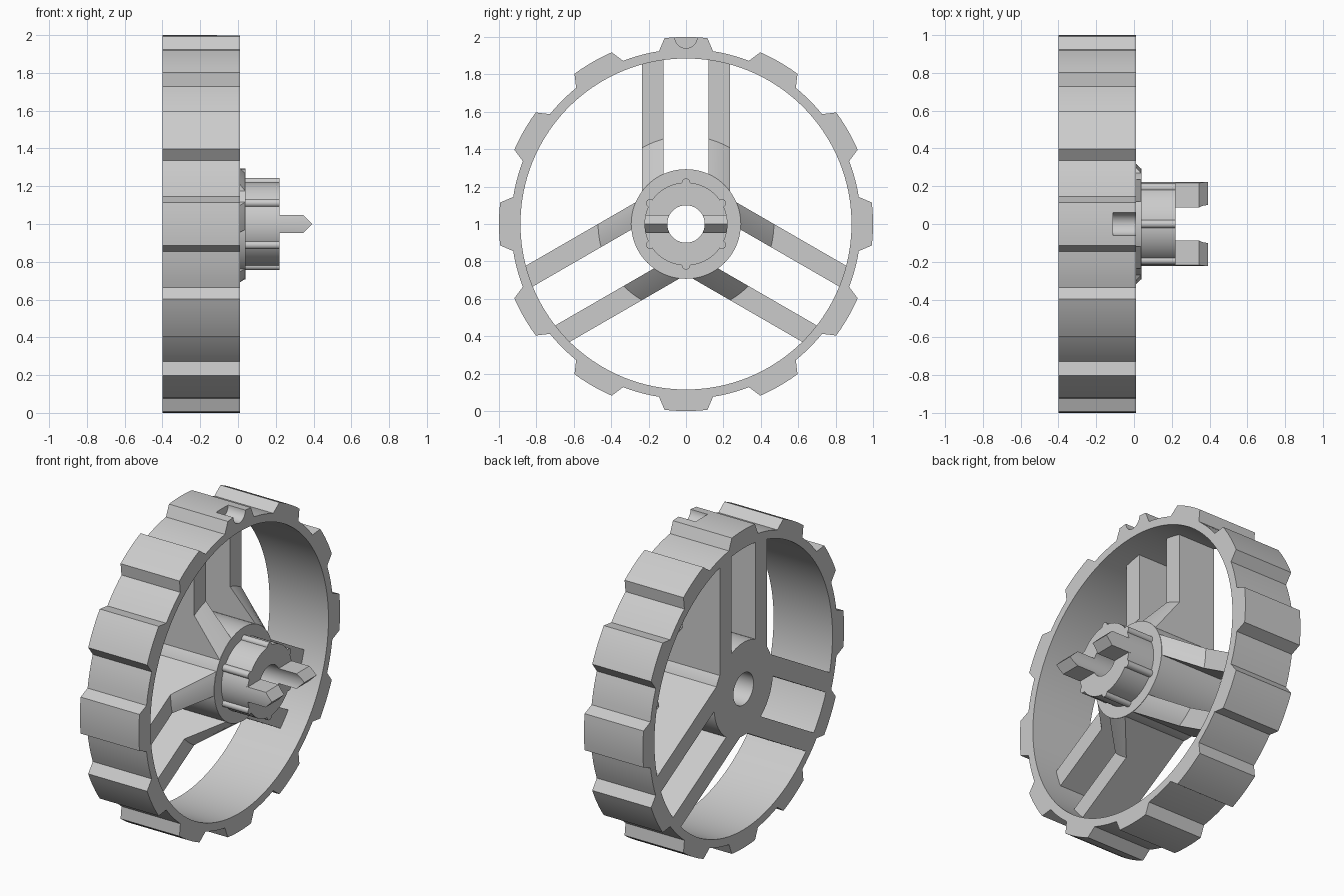
import bpy, bmesh
from math import sin, cos, sqrt, radians, tau
from mathutils import Vector, Matrix

if "Cube" in bpy.data.objects:
    bpy.data.objects.remove(bpy.data.objects["Cube"], do_unlink=True)

AXLE = Vector((0, 0, 1))
BACK, RIM_FRONT, HUB_FRONT, BOSS_FRONT = -0.4, 0.01, 0.04, 0.22
BORE, BOSS_R, HUB_R, RIM_IN = 0.1, 0.222, 0.293, 0.885

grey = bpy.data.materials.new("plain grey")
grey.use_nodes = True
colour = (0.6, 0.6, 0.6, 1)
grey.diffuse_color = colour
grey.node_tree.nodes["Principled BSDF"].inputs["Base Color"].default_value = colour


def polar(x, r, a):
    """Point at radius r, angle a from straight up, around the axle."""
    return Vector((x, r * sin(a), r * cos(a)))


def shade(obj):
    obj.data.shade_smooth()
    obj.data.set_sharp_from_angle(angle=radians(30))


def loft(name, sections, cyclic=False, turn=0):
    """Skin closed sections, then turn the part about the axle."""
    bm = bmesh.new()
    rings = [[bm.verts.new(p) for p in s] for s in sections]
    n = len(rings[0])
    pairs = list(zip(rings, rings[1:]))
    if cyclic:
        pairs.append((rings[-1], rings[0]))
    else:
        bm.faces.new(rings[0])
        bm.faces.new(rings[-1])
    for a, b in pairs:
        for i in range(n):
            j = (i + 1) % n
            bm.faces.new((a[i], a[j], b[j], b[i]))
    bmesh.ops.recalc_face_normals(bm, faces=bm.faces)
    bm.transform(Matrix.Translation(AXLE) @ Matrix.Rotation(turn, 4, "X"))
    mesh = bpy.data.meshes.new(name)
    bm.to_mesh(mesh)
    bm.free()
    mesh.materials.append(grey)
    obj = bpy.data.objects.new(name, mesh)
    bpy.context.collection.objects.link(obj)
    shade(obj)
    return obj


def rod(name, x0, x1, r, dist, angle, sides=24):
    """Round bar parallel to the axle."""
    c = polar(0, dist, angle)
    return loft(name, [[c + polar(x, r, tau * i / sides) for i in range(sides)]
                       for x in (x0, x1)])


# Rim with twelve raised tread lugs
outline = []
for k in range(12):
    mid = 30 * k
    outline.append((mid - 8.9, 0.935))
    outline += [(mid + t * 2.2, 1.0) for t in range(-3, 4)]
    outline.append((mid + 8.9, 0.935))
    outline += [(mid + 8.9 + 12.2 * t / 5, 0.935) for t in range(1, 5)]
rim = loft("rim", [[polar(x, rad, radians(a)) for x, rad in
                    ((BACK, RIM_IN), (BACK, r), (RIM_FRONT, r), (RIM_FRONT, RIM_IN))]
                   for a, r in outline], cyclic=True)

# Half-round marker notch in the top lug
cutter = rod("notch_cutter", -0.11, 0.1, 0.06, 1.0, 0, 32)
cutter.hide_render = True
cut = rim.modifiers.new("notch", "BOOLEAN")
cut.operation, cut.solver, cut.object = "DIFFERENCE", "EXACT", cutter
bpy.context.view_layer.objects.active = rim
rim.select_set(True)
bpy.ops.object.modifier_apply(modifier=cut.name)
bpy.data.objects.remove(cutter, do_unlink=True)
shade(rim)

# Hub with flange, boss and through bore
hub_profile = [(BACK, BORE), (BACK, HUB_R), (HUB_FRONT, HUB_R),
               (HUB_FRONT, BOSS_R), (BOSS_FRONT, BOSS_R), (BOSS_FRONT, BORE)]
loft("hub", [[polar(x, r, tau * i / 72) for x, r in hub_profile]
             for i in range(72)], cyclic=True)

# Six small ribs along the boss
for k in range(6):
    rod(f"boss_rib_{k + 1}", 0.03, BOSS_FRONT, 0.022, BOSS_R, tau * k / 6, 16)

# Three pairs of spokes, each with a conical ramp up to the hub
spoke_profile = [(BACK, 0.286), (BACK, 0.89), (-0.14, 0.89),
                 (-0.14, 0.47), (HUB_FRONT, 0.291), (HUB_FRONT, 0.286)]
for k in range(3):
    for side in (-1, 1):
        columns = []
        for i in range(7):
            y = 0.12 + 0.115 * i / 6
            columns.append([Vector((x, side * y, sqrt(r * r - y * y)))
                            for x, r in spoke_profile])
        loft(f"spoke_{k + 1}_{'left' if side < 0 else 'right'}", columns,
             turn=tau * k / 3)

# Two drive prongs with wedge tips
for side, label in ((-1, "front"), (1, "back")):
    layers = []
    for i in range(-4, 5):
        z = 0.047 * i / 4
        inner, outer = sqrt(BORE ** 2 - z * z), sqrt(BOSS_R ** 2 - z * z)
        tip = 0.392 - abs(z)
        layers.append([Vector((x, side * y, z)) for x, y in
                       ((0.2, inner), (0.2, outer), (tip, outer), (tip, inner))])
    loft(f"{label}_prong", layers)
